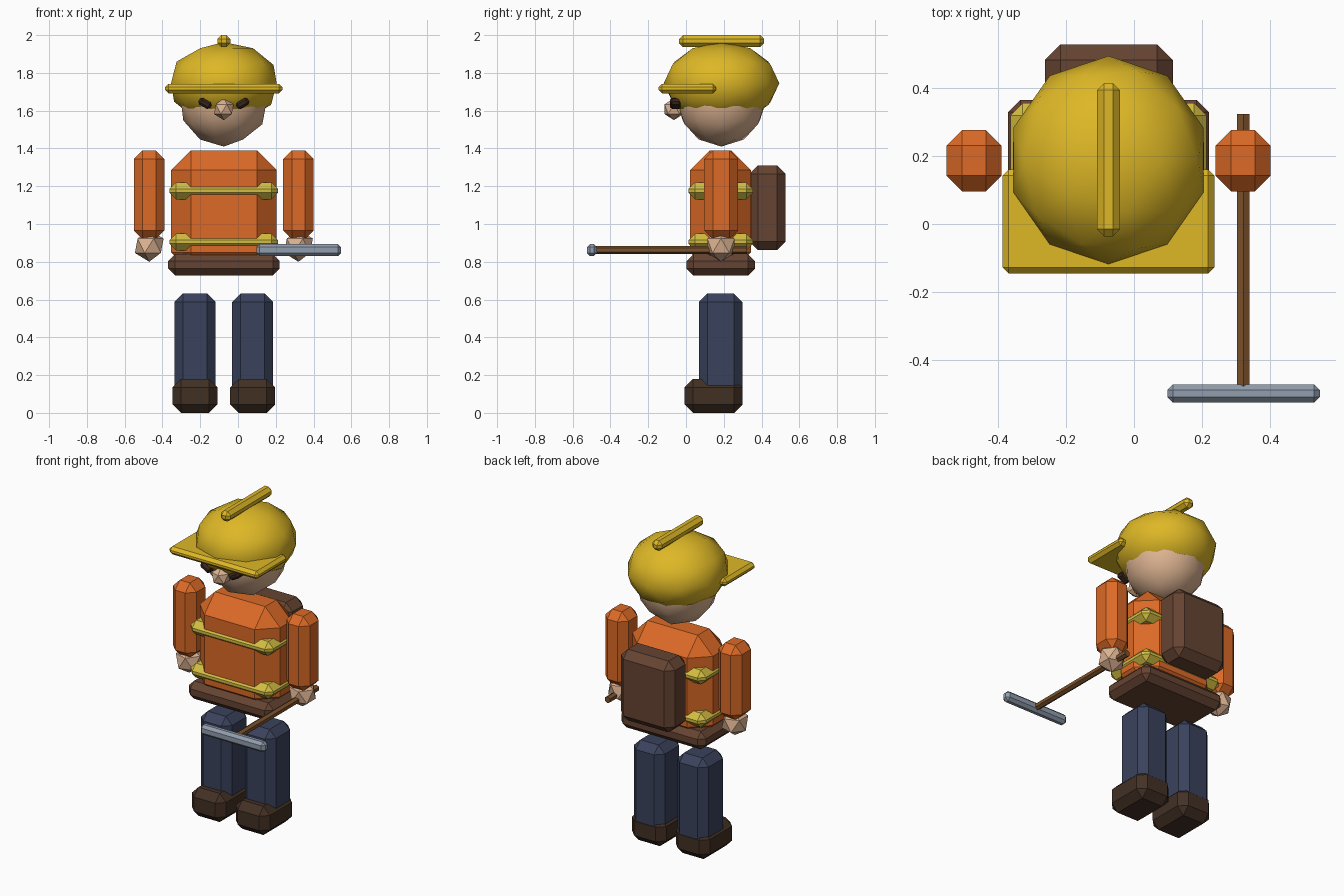
import bpy, bmesh, math
from mathutils import Matrix, Vector

if "Cube" in bpy.data.objects:
    bpy.data.objects.remove(bpy.data.objects["Cube"])

CX = -0.075   # mirror plane of the figure


def mat(name, r, g, b):
    lin = [((c / 255 + 0.055) / 1.055) ** 2.4 for c in (r, g, b)]
    m = bpy.data.materials.new(name)
    m.diffuse_color = (*lin, 1)
    m.use_nodes = True
    m.node_tree.nodes["Principled BSDF"].inputs["Base Color"].default_value = m.diffuse_color
    return m


YELLOW = mat("helmet yellow", 222, 184, 38)
BAND = mat("reflective yellow", 212, 190, 66)
ORANGE = mat("jacket orange", 220, 106, 38)
SKIN = mat("skin", 222, 180, 146)
NAVY = mat("trouser navy", 58, 66, 92)
BOOT = mat("boot brown", 66, 48, 36)
LEATHER = mat("leather brown", 102, 68, 50)
WOOD = mat("handle wood", 124, 82, 44)
STEEL = mat("steel", 146, 158, 174)
DARK = mat("brow dark", 58, 38, 30)


def finish(name, bm, material, smooth=False):
    me = bpy.data.meshes.new(name)
    bmesh.ops.recalc_face_normals(bm, faces=bm.faces)
    bm.to_mesh(me)
    bm.free()
    me.materials.append(material)
    for p in me.polygons:
        p.use_smooth = smooth
    ob = bpy.data.objects.new(name, me)
    bpy.context.collection.objects.link(ob)
    return ob


def box(name, x, y, z, chamfer, material, tilt=0):
    """Chamfered box from (min, max) ranges, optionally tilted about y."""
    lo, hi = Vector((x[0], y[0], z[0])), Vector((x[1], y[1], z[1]))
    bm = bmesh.new()
    bmesh.ops.create_cube(bm, size=1)
    bmesh.ops.scale(bm, vec=hi - lo, verts=bm.verts)
    bmesh.ops.bevel(bm, geom=bm.edges[:], offset=chamfer, segments=1,
                    affect='EDGES', profile=0.5)
    bmesh.ops.transform(bm, verts=bm.verts, matrix=Matrix.Translation((lo + hi) / 2)
                        @ Matrix.Rotation(tilt, 4, 'Y'))
    return finish(name, bm, material)


def ball(name, centre, radii, subdiv, material, smooth=False):
    bm = bmesh.new()
    bmesh.ops.create_icosphere(bm, subdivisions=subdiv, radius=1)
    bmesh.ops.scale(bm, vec=radii, verts=bm.verts)
    bmesh.ops.translate(bm, vec=centre, verts=bm.verts)
    return finish(name, bm, material, smooth)


def span(c, half):
    return (c - half, c + half)


# Paired parts
for side, s in (("left", -1), ("right", 1)):
    leg_x, arm_x = CX + s * 0.1525, CX + s * 0.395
    box(side + "_boot", span(leg_x, 0.119), (-0.008, 0.30), (0, 0.18), 0.045, BOOT)
    box(side + "_leg", span(leg_x, 0.108), (0.068, 0.298), (0.08, 0.633), 0.045, NAVY)
    box(side + "_arm", span(arm_x, 0.081), (0.096, 0.276), (0.92, 1.39), 0.046, ORANGE)
    ball(side + "_hand", (arm_x, 0.185, 0.885), (0.085,) * 3, 1, SKIN)
    box(side + "_eyebrow", span(CX + s * 0.1, 0.036), (-0.085, -0.025),
        span(1.638, 0.02), 0.012, DARK, -s * math.radians(30))

# Torso, reflective bands, belt and backpack
box("torso", (-0.355, 0.205), (0.022, 0.345), (0.745, 1.39), 0.105, ORANGE)
for name, z in (("upper_band", 1.176), ("lower_band", 0.905)):
    box(name, span(CX, 0.288), (0.012, 0.355), span(z, 0.045), 0.036, BAND)
box("belt", span(CX, 0.295), (0.003, 0.365), (0.728, 0.84), 0.036, LEATHER)
box("backpack", (-0.262, 0.114), (0.335, 0.528), (0.862, 1.31), 0.046, LEATHER)

# Head and nose
ball("head", (CX, 0.187, 1.66), (0.24, 0.24, 0.25), 2, SKIN, True)
ball("nose", (CX, -0.064, 1.608), (0.058,) * 3, 1, SKIN)

# Helmet
ball("helmet_dome", (CX, 0.188, 1.745), (0.294, 0.306, 0.218), 2, YELLOW, True)
box("helmet_brim", span(CX, 0.311), (-0.146, 0.16), (1.692, 1.742), 0.018, YELLOW)
box("helmet_ridge", span(CX, 0.034), (-0.036, 0.414), (1.936, 2.0), 0.021, YELLOW)

# Hammer: hexagonal handle and steel head
bm = bmesh.new()
bmesh.ops.create_cone(bm, cap_ends=True, segments=6, radius1=0.021, radius2=0.021, depth=0.813)
bmesh.ops.transform(bm, verts=bm.verts, matrix=Matrix.Translation((0.321, -0.0835, 0.862))
                    @ Matrix.Rotation(math.pi / 2, 4, 'X'))
# turn so that a ridge points up
if max(v.co.z for v in bm.verts) - 0.862 < 0.02:
    bmesh.ops.rotate(bm, verts=bm.verts, cent=(0.321, 0, 0.862),
                     matrix=Matrix.Rotation(math.pi / 6, 3, 'Y'))
finish("hammer_handle", bm, WOOD)
box("hammer_head", (0.098, 0.546), (-0.525, -0.471), (0.83, 0.894), 0.017, STEEL)
